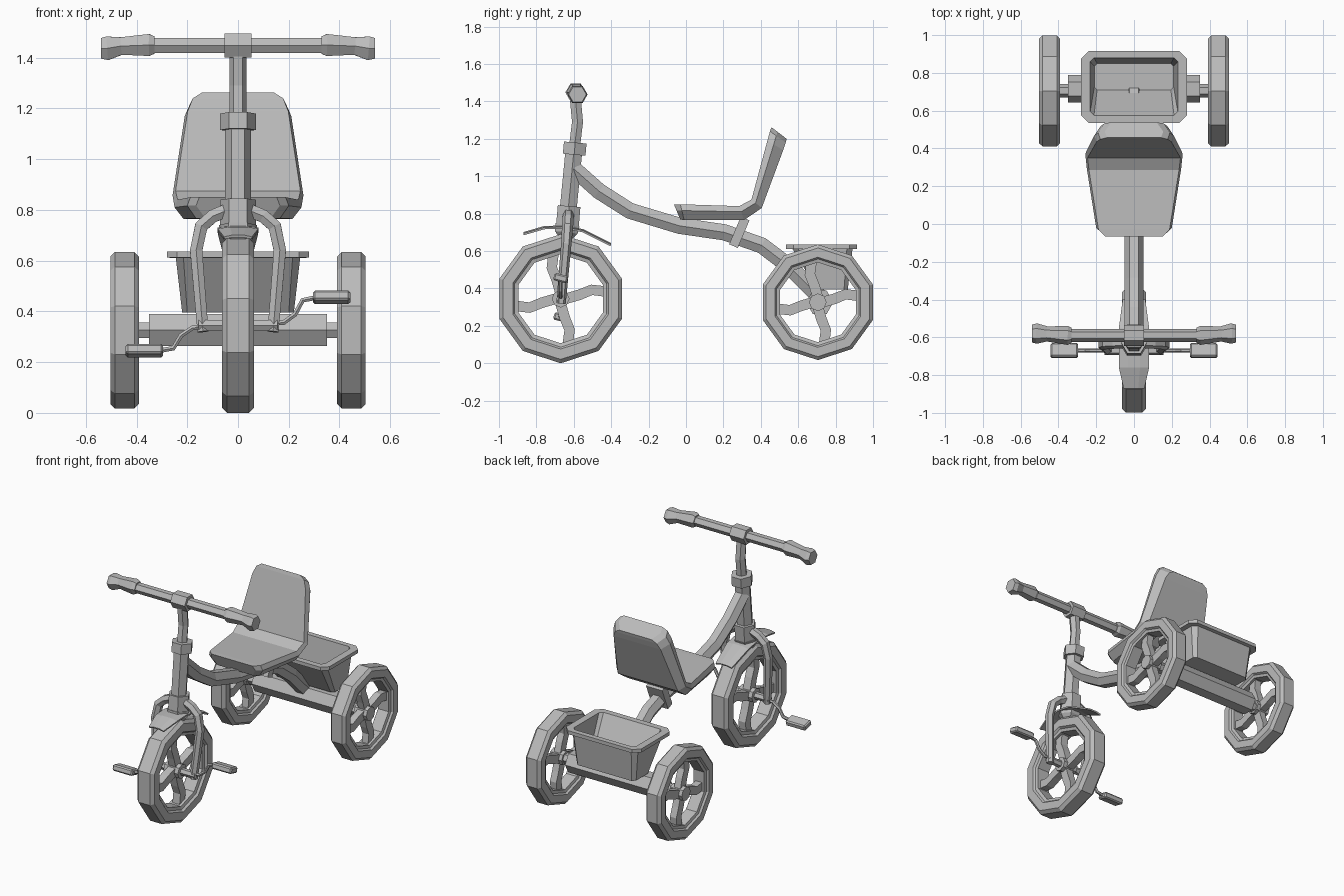
import bpy, bmesh, math
from mathutils import Vector, Matrix

cube = bpy.data.objects.get("Cube")
if cube:
    bpy.data.objects.remove(cube, do_unlink=True)

grey = bpy.data.materials.new("plain grey")
grey.use_nodes = True
COLOUR = (0.5, 0.5, 0.5, 1)
grey.diffuse_color = COLOUR
grey.node_tree.nodes["Principled BSDF"].inputs["Base Color"].default_value = COLOUR
X, Y, Z = Vector((1, 0, 0)), Vector((0, 1, 0)), Vector((0, 0, 1))


def finish(name, bm):
    bmesh.ops.recalc_face_normals(bm, faces=bm.faces)
    mesh = bpy.data.meshes.new(name)
    bm.to_mesh(mesh)
    bm.free()
    mesh.materials.append(grey)
    obj = bpy.data.objects.new(name, mesh)
    bpy.context.scene.collection.objects.link(obj)
    return obj


def loft(name, rings, closed=False):
    """Skin a list of equal-length point rings, capping the ends."""
    bm = bmesh.new()
    vs = [[bm.verts.new(p) for p in ring] for ring in rings]
    n = len(vs[0])
    pairs = list(zip(vs, vs[1:])) + ([(vs[-1], vs[0])] if closed else [])
    for a, b in pairs:
        for i in range(n):
            j = (i + 1) % n
            bm.faces.new((a[i], a[j], b[j], b[i]))
    if not closed:
        bm.faces.new(vs[0])
        bm.faces.new(vs[-1])
    return finish(name, bm)


def tube(name, path, radii, side=X, sides=6, squash=1.0):
    """Faceted tube along a path; one corner points along side."""
    pts = [Vector(p) for p in path]
    if not isinstance(radii, (list, tuple)):
        radii = [radii] * len(pts)
    rings = []
    for i, p in enumerate(pts):
        t = Vector()
        if i > 0:
            t += (p - pts[i - 1]).normalized()
        if i < len(pts) - 1:
            t += (pts[i + 1] - p).normalized()
        t.normalize()
        u = (side - t * side.dot(t)).normalized()
        v = t.cross(u)
        angles = [2 * math.pi * k / sides for k in range(sides)]
        rings.append([p + radii[i] * (u * math.cos(a) + v * squash * math.sin(a)) for a in angles])
    return loft(name, rings)


def box(name, centre, size, tilt=0, bevel=0.0):
    bm = bmesh.new()
    m = Matrix.Translation(centre) @ Matrix.Rotation(tilt, 4, 'X') @ Matrix.Diagonal((*size, 1))
    bmesh.ops.create_cube(bm, size=1, matrix=m)
    if bevel:
        bmesh.ops.bevel(bm, geom=bm.edges[:], offset=bevel, segments=1, affect='EDGES')
    return finish(name, bm)


def wheel(name, x, y, z, radius, half):
    """Ten-sided tyre with a stepped rim, four curved spokes and a hub."""
    side = [(1.0, 0.68), (0.94, 1.0), (0.78, 1.0), (0.75, 0.78), (0.69, 0.7)]
    prof = side + [(r, -w) for r, w in reversed(side)]
    rings = []
    for k in range(10):
        a = 2 * math.pi * k / 10
        rings.append([(x + w * half, y + r * radius * math.sin(a), z + r * radius * math.cos(a))
                      for r, w in prof])
    loft(name + "_tyre", rings, closed=True)
    for k in range(4):
        a0 = k * math.pi / 2
        path = []
        for r, turn in ((0.08, 0), (0.3, 12), (0.5, 16), (0.71, 9)):
            a = a0 + math.radians(turn)
            path.append((x, y + r * radius * math.cos(a), z + r * radius * math.sin(a)))
        # square bars, rotated so flat sides face outwards
        rings = []
        for i, p in enumerate(path):
            t = Vector(path[min(i + 1, 3)]) - Vector(path[max(i - 1, 0)])
            n = t.normalized().cross(X)
            rings.append([Vector(p) + n * s * 0.028 + X * w * half * 0.42
                          for s, w in ((1, 1), (1, -1), (-1, -1), (-1, 1))])
        loft(name + "_spoke_%d" % (k + 1), rings)
    tube(name + "_hub", [(x - half * 0.85, y, z), (x + half * 0.85, y, z)], 0.047, Y, 8)


# Wheels
FY, FZ, RY, RZ = -0.67, 0.345, 0.705, 0.326
wheel("front_wheel", 0, FY, FZ, 0.345, 0.063)
for s, word in ((1, "left"), (-1, "right")):
    wheel("rear_%s_wheel" % word, s * 0.447, RY, RZ, 0.309, 0.056)

# Rear axle
tube("axle_housing", [(-0.35, RY + 0.01, RZ), (0.35, RY + 0.01, RZ)], 0.073, Y)
tube("rear_axle", [(-0.48, RY, RZ), (0.48, RY, RZ)], 0.036, Y)

# Frame and steering column
tube("frame_tube", [(0, -0.60, 1.04), (0, -0.465, 0.92), (0, -0.30, 0.815), (0, -0.035, 0.735),
                    (0, 0.205, 0.70), (0, 0.405, 0.63), (0, 0.55, 0.52), (0, 0.71, 0.36)], 0.05)
tube("head_tube", [(0, -0.60, 1.13), (0, -0.632, 0.80)], 0.052)
tube("upper_collar", [(0, -0.592, 1.18), (0, -0.598, 1.115)], 0.07)
tube("lower_collar", [(0, -0.625, 0.84), (0, -0.634, 0.733)], 0.07)
tube("crown_bolt", [(0, -0.634, 0.74), (0, -0.64, 0.70), (0, -0.643, 0.66)], [0.075, 0.07, 0.035])
tube("handlebar_stem", [(0, -0.597, 1.15), (0, -0.58, 1.29), (0, -0.592, 1.42)], 0.034)

# Handlebar
tube("handlebar", [(-0.36, -0.59, 1.448), (0.36, -0.59, 1.448)], 0.034, Y)
tube("handlebar_clamp", [(-0.054, -0.59, 1.448), (0.054, -0.59, 1.448)], 0.055, Y)
for s, word in ((1, "left"), (-1, "right")):
    tube(word + "_grip", [(s * 0.33, -0.59, 1.45), (s * 0.35, -0.59, 1.45), (s * 0.46, -0.582, 1.446),
                          (s * 0.515, -0.58, 1.437), (s * 0.54, -0.58, 1.437)],
         [0.04, 0.05, 0.04, 0.054, 0.047], Y)
    # Fork legs
    tube(word + "_fork_leg", [(s * 0.04, -0.628, 0.80), (s * 0.10, -0.63, 0.775), (s * 0.145, -0.633, 0.735),
                              (s * 0.165, -0.64, 0.64), (s * 0.138, -0.668, 0.32)],
         [0.03, 0.03, 0.03, 0.028, 0.025], Y)
    # Cranks and pedals, half a turn apart
    h = 0.11 if s > 0 else -0.10
    tube(word + "_crank", [(0, FY, FZ), (s * 0.18, FY, FZ + h * 0.1), (s * 0.225, FY, FZ + h * 0.4),
                           (s * 0.255, FY, FZ + h * 0.9), (s * 0.31, FY, FZ + h)], 0.011, Y)
    box(word + "_pedal", (s * 0.369, FY, FZ + h), (0.147, 0.075, 0.04), -0.25, 0.008)
tube("front_axle", [(-0.155, FY, FZ), (0.155, FY, FZ)], 0.024, Y)

# Front mudguard
bm = bmesh.new()
rows = [[bm.verts.new((x * w, y, z - 0.012 * abs(x))) for x in (-1, -0.4, 0.4, 1)]
        for y, z, w in ((-0.87, 0.706, 0.055), (-0.76, 0.738, 0.08), (-0.66, 0.742, 0.08),
                        (-0.55, 0.722, 0.08), (-0.40, 0.647, 0.06))]
for a, b in zip(rows, rows[1:]):
    for i in range(3):
        bm.faces.new((a[i], a[i + 1], b[i + 1], b[i]))
guard = finish("mudguard", bm)
guard.modifiers.new("thickness", 'SOLIDIFY').thickness = 0.01

# Seat: each station gives front point, back point and half width
stations = [((-0.065, 0.85), (-0.03, 0.768), 0.165), ((-0.03, 0.85), (-0.01, 0.766), 0.20),
            ((0.285, 0.84), (0.31, 0.765), 0.25), ((0.35, 0.875), (0.405, 0.83), 0.258),
            ((0.435, 1.19), (0.52, 1.14), 0.21), ((0.449, 1.24), (0.533, 1.18), 0.19),
            ((0.457, 1.262), (0.538, 1.20), 0.155)]
rings = []
for f, b, w in stations:
    f, b = Vector((0, *f)), Vector((0, *b))
    m = f.lerp(b, 0.4)
    rings.append([f - X * (w - 0.012), f + X * (w - 0.012), m + X * w,
                  b + X * (w - 0.035), b - X * (w - 0.035), m - X * w])
loft("seat", rings)
box("seat_bracket", (0, 0.285, 0.70), (0.12, 0.05, 0.16), -0.4)


# Basket: outer wall, rim, inner wall and floor in one closed loft
def tray_ring(hx, y0, y1, z, cut):
    return [(hx, y0 + cut, z), (hx, y1 - cut, z), (hx - cut, y1, z), (cut - hx, y1, z),
            (-hx, y1 - cut, z), (-hx, y0 + cut, z), (cut - hx, y0, z), (hx - cut, y0, z)]


loft("basket", [tray_ring(0.22, 0.70, 0.865, 0.395, 0.02), tray_ring(0.245, 0.57, 0.89, 0.61, 0.03),
                tray_ring(0.28, 0.535, 0.915, 0.612, 0.04), tray_ring(0.28, 0.535, 0.915, 0.636, 0.04),
                tray_ring(0.232, 0.575, 0.88, 0.636, 0.02), tray_ring(0.21, 0.71, 0.85, 0.41, 0.015)])
